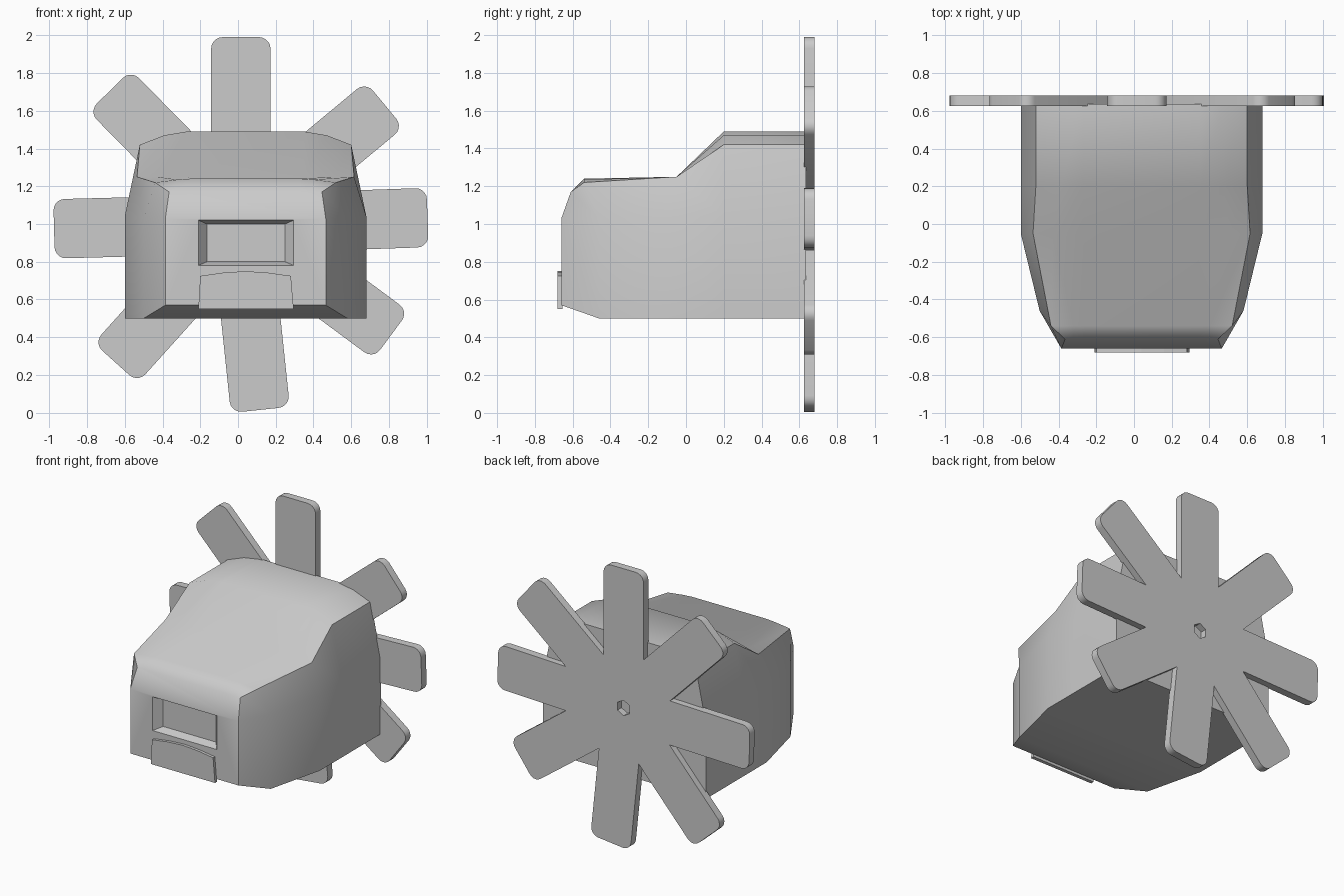
import bpy, bmesh, math
from mathutils import Vector

cube = bpy.data.objects.get("Cube")
if cube:
    bpy.data.objects.remove(cube, do_unlink=True)

grey = bpy.data.materials.new("plain_grey")
grey.use_nodes = True
grey.diffuse_color = (0.6, 0.6, 0.6, 1)
grey.node_tree.nodes["Principled BSDF"].inputs["Base Color"].default_value = (0.6, 0.6, 0.6, 1)


def finish(bm, name):
    """Turn a bmesh into a named grey object."""
    bmesh.ops.recalc_face_normals(bm, faces=bm.faces)
    mesh = bpy.data.meshes.new(name)
    bm.to_mesh(mesh)
    bm.free()
    mesh.materials.append(grey)
    obj = bpy.data.objects.new(name, mesh)
    bpy.context.collection.objects.link(obj)
    return obj


def loft(rings, name):
    """Skin matching closed rings and cap both ends."""
    bm = bmesh.new()
    loops = [[bm.verts.new(p) for p in ring] for ring in rings]
    for a, b in zip(loops, loops[1:]):
        for i in range(len(a)):
            j = (i + 1) % len(a)
            bm.faces.new((a[i], a[j], b[j], b[i]))
    bm.faces.new(loops[0])
    bm.faces.new(loops[-1])
    return finish(bm, name)


def slab(outline, y0, y1, name):
    """Extrude an x-z outline along y."""
    return loft([[(x, y, z) for x, z in outline] for y in (y0, y1)], name)


def activate(obj):
    bpy.ops.object.select_all(action='DESELECT')
    obj.select_set(True)
    bpy.context.view_layer.objects.active = obj


def cut(obj, cutter):
    cutter.hide_render = True
    mod = obj.modifiers.new("cut", 'BOOLEAN')
    mod.operation = 'DIFFERENCE'
    mod.solver = 'EXACT'
    mod.object = cutter
    activate(obj)
    bpy.ops.object.modifier_apply(modifier=mod.name)
    bpy.data.objects.remove(cutter, do_unlink=True)


def smooth(obj, degrees):
    activate(obj)
    bpy.ops.object.shade_smooth_by_angle(angle=math.radians(degrees))


# Body: half sections from rear to front (bottom, waist, shoulder, roof edge, roof)
MID = 0.04
roof = [(.64, .5), (.64, 1.04), (.56, 1.42), (.43, 1.47), (.31, 1.49)]
deck = [(.64, .5), (.64, 1.04), (.575, 1.25), (.47, 1.25), (.31, 1.25)]
sections = [
    [(x, .635, z) for x, z in roof],
    [(x, .2, z) for x, z in roof],
    [(x, -.05, z) for x, z in deck],
    [(.54, -.46, .5), (.54, -.46, 1.03), (.48, -.54, 1.22), (.36, -.54, 1.235), (.29, -.54, 1.24)],
    [(.425, -.66, .57), (.425, -.66, 1.03), (.405, -.61, 1.17), (.36, -.61, 1.17), (.29, -.61, 1.17)],
]
bm = bmesh.new()
loops = []
for s in sections:
    right = [bm.verts.new((MID + x, y, z)) for x, y, z in s]
    left = [bm.verts.new((MID - x, y, z)) for x, y, z in reversed(s)]
    loops.append(right + left)
for a, b in zip(loops, loops[1:]):
    for i in range(len(a)):
        j = (i + 1) % len(a)
        bm.faces.new((a[i], a[j], b[j], b[i]))
bm.faces.new(loops[0])
front = loops[-1]
bm.faces.new((front[0], front[1], front[-2], front[-1]))
bm.faces.new(front[1:-1])
body = finish(bm, "body")


# Tapered recess in the front panel
def rectangle(x0, x1, z0, z1, y):
    return [(x0, y, z0), (x1, y, z0), (x1, y, z1), (x0, y, z1)]


recess = loft([rectangle(-.21, .295, .78, 1.02, -.70),
               rectangle(-.21, .295, .78, 1.02, -.66),
               rectangle(-.165, .25, .8, 1.0, -.605)], "recess_cutter")
cut(body, recess)
smooth(body, 47)

# Curved-top plate below the recess
plate = slab([(-.21, .55), (.295, .55), (.28, .725), (.16, .742), (.04, .75),
              (-.08, .742), (-.2, .725)], -.68, -.655, "front_plate")

# Rear wheel of eight rounded spokes
HUB = Vector((.015, 1.0))
RADIUS, HALF, ROUND, STEPS = .99, .157, .06, 5
angles = [math.radians(a) for a in (2, 39.7, 90, 134.5, 181.5, 228, 276, 323.5)]
outline = []
for k, ang in enumerate(angles):
    along = Vector((math.cos(ang), math.sin(ang)))
    side = Vector((-along.y, along.x))
    for sign in (-1, 1):
        centre = HUB + along * (RADIUS - ROUND) + side * sign * (HALF - ROUND)
        for i in range(STEPS + 1):
            t = i / STEPS * math.pi / 2
            t = t - math.pi / 2 if sign < 0 else t
            outline.append(centre + ROUND * (along * math.cos(t) + side * math.sin(t)))
    # Notch where this spoke meets the next
    gap = (angles[(k + 1) % len(angles)] - ang) % math.tau
    middle = ang + gap / 2
    outline.append(HUB + Vector((math.cos(middle), math.sin(middle))) * HALF / math.sin(gap / 2))
wheel = slab(outline, .625, .68, "rear_wheel")

# Hexagonal axle hole
hexagon = [(HUB.x + .055 * math.sin(i * math.pi / 3), HUB.y + .055 * math.cos(i * math.pi / 3))
           for i in range(6)]
cut(wheel, slab(hexagon, .5, .8, "hole_cutter"))
smooth(wheel, 30)
